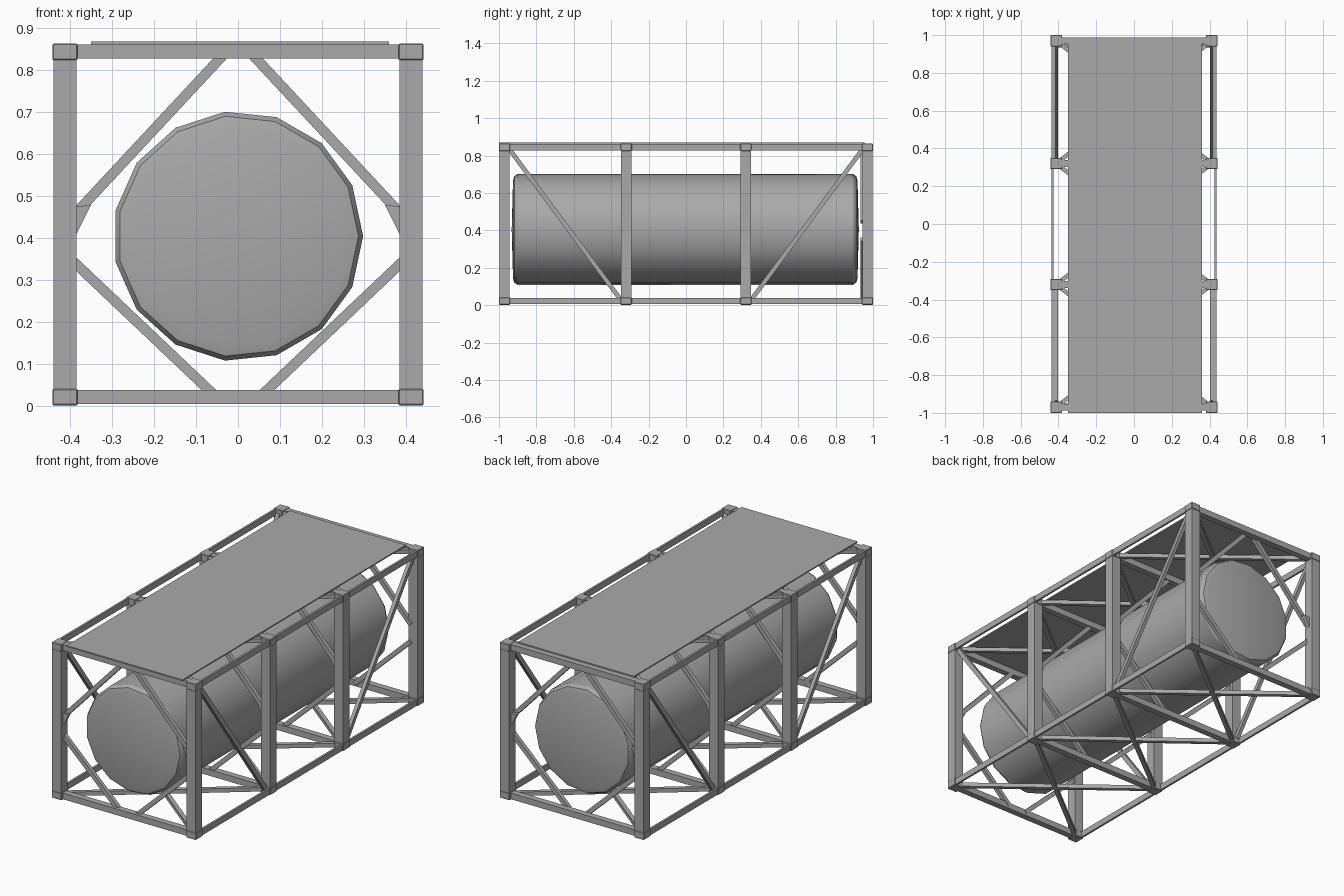
import bpy, bmesh
from math import pi, sin, cos
from mathutils import Vector, Matrix

cube = bpy.data.objects.get("Cube")
if cube:
    bpy.data.objects.remove(cube, do_unlink=True)

grey = bpy.data.materials.new("steel_grey")
grey.use_nodes = True
tone = (0.4, 0.4, 0.4, 1)
grey.diffuse_color = tone
grey.node_tree.nodes["Principled BSDF"].inputs["Base Color"].default_value = tone


def finish(name, bm):
    bmesh.ops.recalc_face_normals(bm, faces=bm.faces)
    mesh = bpy.data.meshes.new(name)
    bm.to_mesh(mesh)
    bm.free()
    mesh.materials.append(grey)
    obj = bpy.data.objects.new(name, mesh)
    bpy.context.collection.objects.link(obj)
    return obj


def add_bar(bm, a, b, side, width, depth):
    """Box from a to b; width runs along the side axis, depth across it."""
    a, b = Vector(a), Vector(b)
    z = (b - a).normalized()
    y = z.cross(Vector(side)).normalized()
    x = y.cross(z)
    rot = Matrix((x, y, z)).transposed().to_4x4()
    size = Matrix.Diagonal((width, depth, (b - a).length, 1))
    bmesh.ops.create_cube(bm, size=1, matrix=Matrix.Translation((a + b) / 2) @ rot @ size)


def bars(name, items, width, depth):
    bm = bmesh.new()
    for a, b, side in items:
        add_bar(bm, a, b, side, width, depth)
    return finish(name, bm)


X, Y, Z = (1, 0, 0), (0, 1, 0), (0, 0, 1)
SIDES = (-1, 1)
FRAMES = (-0.97, -0.32, 0.32, 0.97)
PX, LOW, HIGH, MID = 0.412, 0.022, 0.845, 0.405

# Upright posts and the slightly larger blocks at their ends
bars("posts", [((s * PX, y, 0.02), (s * PX, y, 0.85), X)
               for s in SIDES for y in FRAMES], 0.055, 0.055)
blocks = bars("corner_blocks", [((s * PX, y, z), (s * PX, y, z + 0.04), X)
                                for s in SIDES for y in FRAMES for z in (0.002, 0.824)], 0.06, 0.06)
bevel = blocks.modifiers.new("bevel", "BEVEL")
bevel.width, bevel.segments = 0.003, 1

# Long side rails and cross beams
bars("side_rails", [((s * 0.432, -0.97, z), (s * 0.432, 0.97, z), X)
                    for s in SIDES for z in (LOW, HIGH)], 0.011, 0.034)
bars("cross_beams", [((-PX, y, z), (PX, y, z), Y)
                     for y in FRAMES for z in (LOW, HIGH)], 0.035, 0.034)

# Crossed bracing under the floor and roof, in every bay
bars("floor_and_roof_braces", [((-s * PX, y0, z), (s * PX, y1, z), Z)
                               for s in SIDES for z in (LOW, HIGH)
                               for y0, y1 in zip(FRAMES, FRAMES[1:])], 0.022, 0.022)

# Sloping braces in the end bays of both sides
bars("side_braces", [((s * PX, e * 0.945, 0.835), (s * PX, e * 0.35, 0.03), X)
                     for s in SIDES for e in SIDES], 0.02, 0.024)

# Diamond bracing round the tank in each frame
diamond = []
for y in (-0.96, -0.32, 0.32, 0.945):
    for s in SIDES:
        diamond.append(((s * 0.4, y, 0.445), (s * 0.03, y, 0.842), Y))
        diamond.append(((s * 0.4, y, 0.352), (s * 0.055, y, 0.025), Y))
bars("diamond_braces", diamond, 0.022, 0.024)

# Small gussets where the upper braces meet the posts
bm = bmesh.new()
for y in FRAMES:
    for s in SIDES:
        loop = [bm.verts.new((s * x, y - 0.01, z))
                for x, z in ((0.387, 0.405), (0.35, 0.48), (0.387, 0.475))]
        face = bm.faces.new(loop)
        ext = bmesh.ops.extrude_face_region(bm, geom=[face])
        moved = [v for v in ext["geom"] if isinstance(v, bmesh.types.BMVert)]
        bmesh.ops.translate(bm, verts=moved, vec=(0, 0.02, 0))
finish("gussets", bm)

# Fifteen-sided tank lofted through rings, with shallow domed ends
N = 15
profile = [(-0.925, 0.262), (-0.918, 0.287), (-0.9, 0.298),
           (0.892, 0.298), (0.91, 0.287), (0.917, 0.262)]
bm = bmesh.new()
rings = [[bm.verts.new((r * cos(2 * pi * i / N), y, MID + r * sin(2 * pi * i / N)))
          for i in range(N)] for y, r in profile]
for p, q in zip(rings, rings[1:]):
    for i in range(N):
        j = (i + 1) % N
        bm.faces.new((p[i], p[j], q[j], q[i]))
for ring, tip in ((rings[0], -0.932), (rings[-1], 0.924)):
    centre = bm.verts.new((0, tip, MID))
    for i in range(N):
        bm.faces.new((ring[i], ring[(i + 1) % N], centre))
tank = finish("tank", bm)
bpy.ops.object.select_all(action="DESELECT")
tank.select_set(True)
bpy.context.view_layer.objects.active = tank
bpy.ops.object.shade_smooth_by_angle(angle=0.5)

# Flat roof sheet
bars("roof_sheet", [((0.005, -1.0, 0.8655), (0.005, 0.955, 0.8655), X)], 0.71, 0.007)
